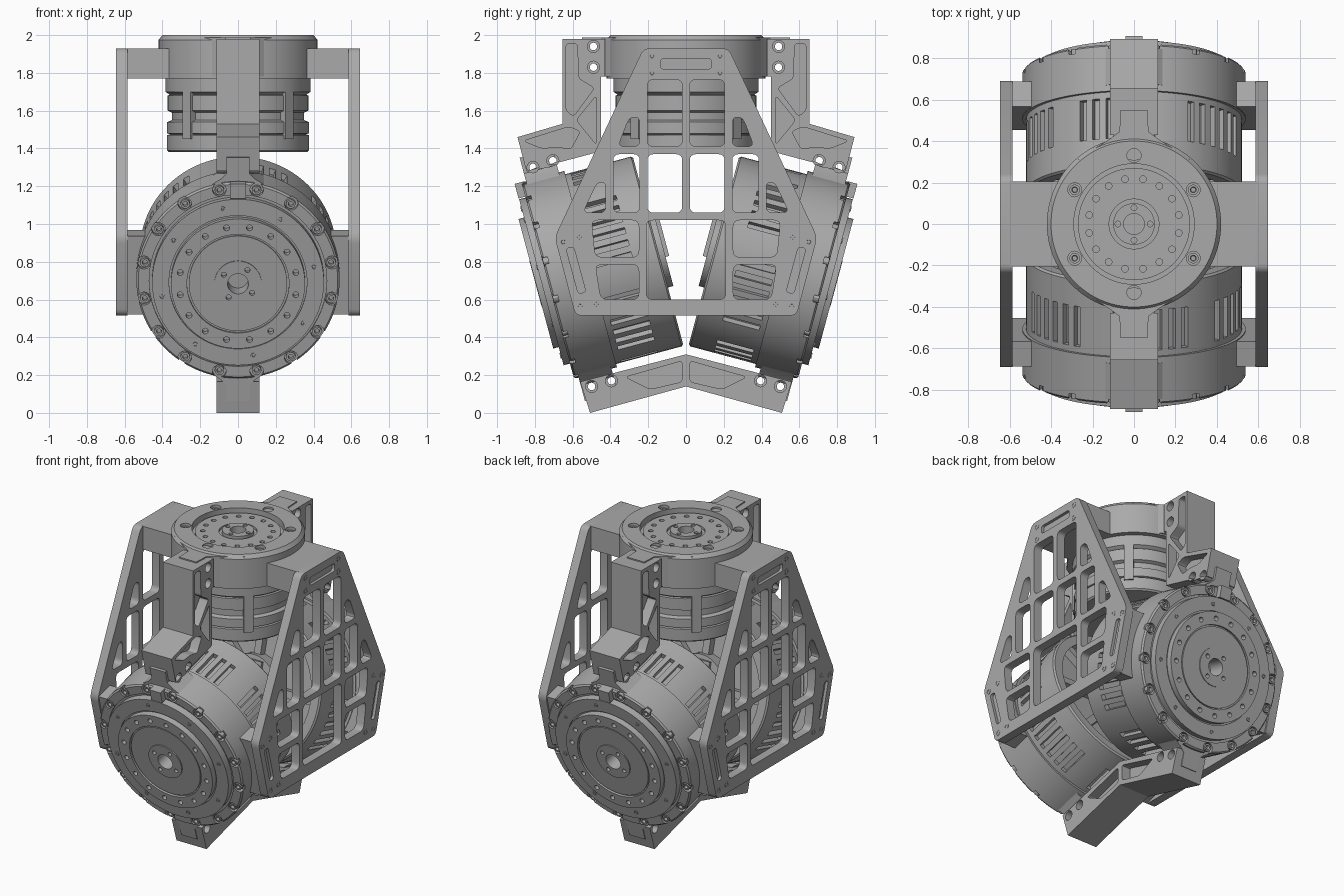
import bpy, bmesh
from math import pi, cos, sin, radians
from mathutils import Matrix, Vector

cube = bpy.data.objects.get("Cube")
if cube:
    bpy.data.objects.remove(cube)

metal = bpy.data.materials.new("machined grey")
metal.use_nodes = True
GREY = (0.4, 0.4, 0.4, 1)
metal.diffuse_color = GREY
metal.node_tree.nodes["Principled BSDF"].inputs["Base Color"].default_value = GREY

made = []
ID = Matrix.Identity(4)
HALF_TURN = Matrix.Rotation(pi, 4, 'Z')
# sheet plane (y, z) extruded along x
SIDE = Matrix(((0, 0, 1, 0), (1, 0, 0, 0), (0, 1, 0, 0), (0, 0, 0, 1)))
# tilted drive frame: local z points outward along the axis
FRONT = Matrix.Translation((0, -0.1475, 0.857)) @ Matrix.Rotation(radians(105), 4, 'X')
TURNS = {"front": ID, "back": HALF_TURN}


def finish(name, bm, matrix=ID):
    bmesh.ops.recalc_face_normals(bm, faces=bm.faces)
    mesh = bpy.data.meshes.new(name)
    bm.to_mesh(mesh)
    bm.free()
    mesh.materials.append(metal)
    ob = bpy.data.objects.new(name, mesh)
    ob.matrix_world = matrix
    bpy.context.collection.objects.link(ob)
    made.append(ob)
    return ob


def lathe(profile, steps=96):
    bm = bmesh.new()
    vs = [bm.verts.new((r, 0, z)) for r, z in profile]
    es = [bm.edges.new(p) for p in zip(vs, vs[1:])]
    bmesh.ops.spin(bm, geom=vs + es, cent=(0, 0, 0), axis=(0, 0, 1),
                   angle=2 * pi, steps=steps, use_merge=True)
    bmesh.ops.remove_doubles(bm, verts=bm.verts, dist=1e-4)
    return bm


def ring(count, radius, offset=0.0):
    return [(radius * cos(offset + 2 * pi * i / count),
             radius * sin(offset + 2 * pi * i / count)) for i in range(count)]


def studs(name, spots, r, z, h, matrix=ID):
    # socket-head screws standing on height z
    bm = bmesh.new()
    for x, y in spots:
        new = bmesh.ops.create_cone(bm, cap_ends=True, segments=12, radius1=r, radius2=r,
                                    depth=h, matrix=Matrix.Translation((x, y, z + h / 2)))
        top = max({f for v in new["verts"] for f in v.link_faces},
                  key=lambda f: f.calc_center_median().z)
        bmesh.ops.inset_individual(bm, faces=[top], thickness=r * 0.45)
        bmesh.ops.inset_individual(bm, faces=[top], thickness=r * 0.1, depth=-h * 0.6)
    return finish(name, bm, matrix)


def drill(ob, spots, r, z0, z1, matrix):
    bm = bmesh.new()
    for x, y in spots:
        bmesh.ops.create_cone(bm, cap_ends=True, segments=14, radius1=r, radius2=r,
                              depth=z1 - z0, matrix=Matrix.Translation((x, y, (z0 + z1) / 2)))
    cutter = finish("cutter", bm, matrix)
    made.remove(cutter)
    mod = ob.modifiers.new("holes", 'BOOLEAN')
    mod.object, mod.operation, mod.solver = cutter, 'DIFFERENCE', 'EXACT'
    bpy.context.view_layer.update()
    dg = bpy.context.evaluated_depsgraph_get()
    mesh = bpy.data.meshes.new_from_object(ob.evaluated_get(dg))
    ob.modifiers.clear()
    ob.data = mesh
    bpy.data.objects.remove(cutter)


def rounded(points, r=0.025, n=4):
    out = []
    pts = [Vector(p) for p in points]
    for i, p in enumerate(pts):
        a, b = pts[i - 1] - p, pts[(i + 1) % len(pts)] - p
        a = p + a.normalized() * min(r, a.length * 0.45)
        b = p + b.normalized() * min(r, b.length * 0.45)
        for k in range(n + 1):
            t = k / n
            out.append(a * (1 - t) ** 2 + p * 2 * t * (1 - t) + b * t * t)
    return out


def circle(x, y, r):
    return [(x + a, y + b) for a, b in ring(16, r)]


def sheet(name, loops, z0, z1, matrix=ID):
    # flat plate: first loop is the outline, the others are openings
    cu = bpy.data.curves.new(name, 'CURVE')
    cu.dimensions, cu.fill_mode, cu.extrude = '2D', 'BOTH', (z1 - z0) / 2
    for loop in loops:
        sp = cu.splines.new('POLY')
        sp.points.add(len(loop) - 1)
        for pt, q in zip(sp.points, loop):
            pt.co = (q[0], q[1], 0, 1)
        sp.use_cyclic_u = True
    tmp = bpy.data.objects.new(name, cu)
    bm = bmesh.new()
    bm.from_mesh(tmp.to_mesh())
    tmp.to_mesh_clear()
    bpy.data.objects.remove(tmp)
    bmesh.ops.remove_doubles(bm, verts=bm.verts, dist=1e-5)
    bmesh.ops.translate(bm, verts=bm.verts, vec=(0, 0, (z0 + z1) / 2))
    return finish(name, bm, matrix)


def add_box(bm, lo, hi, matrix=ID):
    lo, hi = Vector(lo), Vector(hi)
    bmesh.ops.create_cube(bm, size=1, matrix=matrix @ Matrix.Translation((lo + hi) / 2)
                          @ Matrix.Diagonal((*(hi - lo), 1)))


def box(name, lo, hi, matrix=ID):
    bm = bmesh.new()
    add_box(bm, lo, hi)
    finish(name, bm, matrix)


def flip(points):
    return [(-x, y) for x, y in points]


# pocketed bracket shapes: outline, pockets, bolt bores
upper = [(-0.43, 1.98), (-0.655, 1.98), (-0.655, 1.53), (-0.892, 1.46), (-0.845, 1.28), (-0.45, 1.385),
         (-0.45, 1.78), (-0.43, 1.78)]
upper_pockets = [[(-0.635, 1.955), (-0.575, 1.955), (-0.57, 1.77), (-0.485, 1.72), (-0.595, 1.57),
                  (-0.635, 1.6)],
                 [(-0.475, 1.68), (-0.475, 1.42), (-0.58, 1.55)],
                 [(-0.86, 1.44), (-0.62, 1.515), (-0.56, 1.49), (-0.61, 1.395), (-0.68, 1.41),
                  (-0.76, 1.4)]]
lower = [(-0.508, 0), (-0.56, 0.165), (0, 0.31), (0, 0.14)]
lower_pockets = [[(-0.32, 0.19), (-0.02, 0.275), (-0.02, 0.165), (-0.19, 0.125)]]
brackets = {"upper": (upper, upper_pockets, [(-0.49, 1.94), (-0.49, 1.83), (-0.81, 1.3), (-0.705, 1.335)]),
            "lower": (lower, lower_pockets, [(-0.5, 0.14), (-0.395, 0.17)])}
all_bores = [p for b in brackets.values() for p in b[2]]
for side, turn in TURNS.items():
    for kind, (outline, pockets, bores) in brackets.items():
        m = turn @ SIDE
        name = f"{side}_{kind}_bracket"
        sheet(name + "_web", [outline] + [circle(x, y, 0.02) for x, y in bores], -0.05, 0.05, m)
        walls = [outline] + [rounded(p, 0.02) for p in pockets] + [circle(x, y, 0.032) for x, y in bores]
        sheet(name + "_left_wall", walls, 0.05, 0.115, m)
        sheet(name + "_right_wall", walls, -0.115, -0.05, m)

# tilted drives: slotted housing, face rings, screws, clamp tabs, side arms
housing = [(0, -0.03), (0.2, -0.03), (0.2, 0.06), (0.45, 0.06), (0.45, 0), (0.51, 0), (0.52, 0.01),
           (0.52, 0.14), (0.52, 0.34), (0.52, 0.37), (0.538, 0.37), (0.538, 0.595), (0.528, 0.605),
           (0.47, 0.605), (0.47, 0.595), (0.455, 0.595), (0.455, 0.64), (0.365, 0.64), (0.365, 0.63),
           (0.355, 0.63), (0.355, 0.67), (0.27, 0.67), (0.27, 0.655), (0.26, 0.655), (0.26, 0.665),
           (0.125, 0.665), (0.125, 0.672), (0.055, 0.672), (0.055, 0.55), (0, 0.55)]
clamp = [(0.2, 0.48), (0.09, 0.55), (0.06, 0.58), (0.06, 0.667)]
clamp += flip(clamp[::-1])
for side, turn in TURNS.items():
    m = turn @ FRONT
    bm = lathe(housing)
    wall = [f for f in bm.faces if 0.15 < f.calc_center_median().z < 0.33
            and f.calc_center_median().xy.length > 0.5]
    wall.sort(key=lambda f: -Vector((1, 0)).angle_signed(f.calc_center_median().xy))
    slots = [f for i, f in enumerate(wall) if i % 2 == 0 and i % 16 < 12]
    cut = bmesh.ops.extrude_discrete_faces(bm, faces=slots)["faces"]
    for v in {v for f in cut for v in f.verts}:
        v.co.xy *= 0.94
    drive = finish(side + "_drive_housing", bm, m)
    drill(drive, ring(16, 0.312, pi / 16), 0.016, 0.62, 0.7, m)
    drill(drive, ring(4, 0.09, pi / 4 + 0.2), 0.014, 0.64, 0.7, m)
    drill(drive, ring(16, 0.507, pi / 16), 0.036, 0.575, 0.625, m)
    studs(side + "_rim_screws", ring(16, 0.503, pi / 16), 0.025, 0.57, 0.033, m)
    studs(side + "_face_screws", ring(8, 0.41, 0.2), 0.014, 0.637, 0.008, m)
    bm = bmesh.new()
    for i in range(8):
        add_box(bm, (0.15, -0.025, 0.01), (0.47, 0.025, 0.08), Matrix.Rotation(i * pi / 4, 4, 'Z'))
    finish(side + "_rear_spokes", bm, m)
    box(side + "_rear_connector", (-0.08, -0.04, -0.05), (0.08, 0.17, 0), m)
    box(side + "_alignment_key", (-0.042, 0.46, 0.59), (0.042, 0.54, 0.642), m)
    for s, half in enumerate((m, m @ HALF_TURN)):
        tab = sheet(f"{side}_clamp_tab_{s}", [clamp], 0.4, 0.58, half)
        drill(tab, all_bores, 0.02, -0.2, 0.2, turn @ SIDE)
        box(f"{side}_side_arm_{s}", (0.45, -0.215, 0.375), (0.6, 0.215, 0.5), half)

# top drive
top_profile = [(0, 1.38), (0.365, 1.38), (0.375, 1.39), (0.375, 1.47), (0.36, 1.475), (0.375, 1.48),
               (0.375, 1.54), (0.35, 1.55), (0.35, 1.59), (0.372, 1.6), (0.372, 1.68), (0.362, 1.685),
               (0.385, 1.7), (0.385, 1.77), (0.42, 1.77), (0.42, 1.975), (0.4, 2), (0.29, 2),
               (0.29, 1.955), (0.27, 1.955), (0.27, 1.975), (0.12, 1.975), (0.12, 1.96), (0.1, 1.96),
               (0.1, 1.985), (0.05, 1.985), (0.05, 1.9), (0, 1.9)]
top = finish("top_drive_housing", lathe(top_profile))
drill(top, ring(16, 0.22, pi / 16), 0.016, 1.94, 2.02, ID)
drill(top, ring(4, 0.078), 0.014, 1.95, 2.02, ID)
drill(top, ring(6, 0.33, pi / 6), 0.034, 1.96, 2.02, ID)
studs("top_flange_screws", ring(6, 0.33, pi / 6), 0.026, 1.955, 0.03)
bm = bmesh.new()
for i in range(4):
    add_box(bm, (0.32, -0.03, 1.45), (0.385, 0.03, 1.7), Matrix.Rotation((i + 0.5) * pi / 2, 4, 'Z'))
finish("top_body_clips", bm)
top_tab = [(0.27, 0.31), (0.11, 0.415), (0.07, 0.445), (0.065, 0.55)]
top_tab += flip(top_tab[::-1])
for s, m in enumerate((ID, HALF_TURN)):
    tab = sheet(f"top_clamp_tab_{s}", [top_tab], 1.78, 1.988, m)
    drill(tab, all_bores, 0.02, -0.2, 0.2, m @ HALF_TURN @ SIDE)
    box(f"top_side_arm_{s}", (0.36, -0.205, 1.77), (0.6, 0.205, 1.93), m)

# side frames with windows and shallow slots
half = [(0.225, 1.93), (0.695, 0.93), (0.585, 0.515)]
frame = rounded(half + flip(half[::-1]), 0.035)
panes = [[(0.02, 1.41), (0.205, 1.41), (0.205, 1.765), (0.02, 1.765)],
         [(0.245, 1.41), (0.36, 1.41), (0.3, 1.565), (0.245, 1.565)],
         [(0.02, 1.06), (0.205, 1.06), (0.205, 1.37), (0.02, 1.37)],
         [(0.245, 1.06), (0.385, 1.06), (0.385, 1.37), (0.245, 1.37)],
         [(0.425, 1.06), (0.545, 1.06), (0.47, 1.22), (0.425, 1.22)],
         [(0.25, 0.825), (0.48, 0.825), (0.5, 1.02), (0.25, 1.02)],
         [(0.25, 0.6), (0.45, 0.6), (0.48, 0.785), (0.25, 0.785)]]
windows = [rounded(q, 0.035) for p in panes for q in (p, flip(p))]
windows.append(rounded([(-0.21, 0.6), (0.21, 0.6), (0.21, 1.02), (-0.21, 1.02)], 0.035))
slot = [(0.53, 0.64), (0.57, 0.63), (0.635, 0.87), (0.595, 0.88)]
grooves = [rounded(s, 0.02) for s in (slot, flip(slot),
           [(-0.135, 1.82), (0.135, 1.82), (0.135, 1.875), (-0.135, 1.875)])]
spots = [(0.18, 1.89), (0.18, 1.8), (0.65, 0.905), (0.565, 0.93), (0.56, 0.565), (0.475, 0.575)]
spots += flip(spots)
for side, m in (("left", SIDE), ("right", HALF_TURN @ SIDE)):
    sheet(side + "_frame_inner", [frame] + windows, 0.585, 0.625, m)
    sheet(side + "_frame_outer", [frame] + windows + grooves, 0.625, 0.645, m)
    studs(side + "_frame_screws", spots, 0.02, 0.639, 0.008, m)

# smooth round walls, keep edges sharp
bpy.ops.object.select_all(action='DESELECT')
for ob in made:
    ob.select_set(True)
bpy.context.view_layer.objects.active = made[0]
bpy.ops.object.shade_smooth_by_angle(angle=radians(30))
